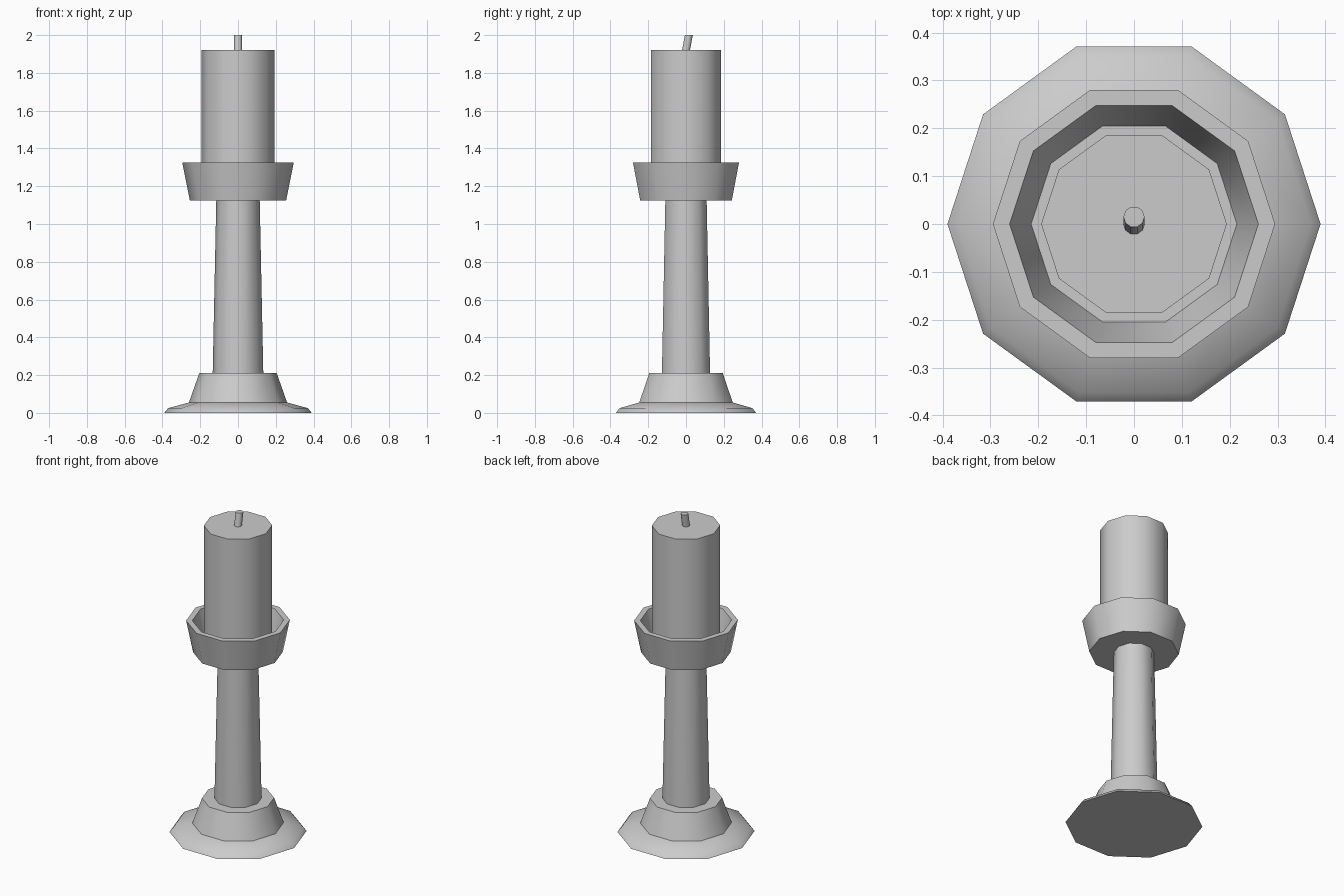
import bpy, math

if "Cube" in bpy.data.objects:
    bpy.data.objects.remove(bpy.data.objects["Cube"])

SIDES = 10


def lathe(name, profile, sides=SIDES, lean=None, closed=False):
    """Spin (radius, z) points round z; open profiles are capped, closed ones form a ring."""
    verts, faces = [], []
    for i, (r, z) in enumerate(profile):
        dy = lean[i] if lean else 0
        for k in range(sides):
            a = 2 * math.pi * k / sides
            verts.append((r * math.cos(a), r * math.sin(a) + dy, z))
    for i in range(len(profile) - 1):
        for k in range(sides):
            n = (k + 1) % sides
            faces.append((i * sides + k, i * sides + n,
                          (i + 1) * sides + n, (i + 1) * sides + k))
    last = (len(profile) - 1) * sides
    faces.append(tuple(reversed(range(sides))))
    faces.append(tuple(range(last, last + sides)))
    mesh = bpy.data.meshes.new(name)
    mesh.from_pydata(verts, [], faces)
    obj = bpy.data.objects.new(name, mesh)
    bpy.context.collection.objects.link(obj)
    bpy.ops.object.select_all(action='DESELECT')
    obj.select_set(True)
    bpy.context.view_layer.objects.active = obj
    bpy.ops.object.shade_smooth_by_angle(angle=math.radians(40))
    return obj


# Flared foot with raised collar
lathe("base", [(0.39, 0), (0.37, 0.025), (0.26, 0.055), (0.205, 0.21)])
# Tapered stem
lathe("stem", [(0.134, 0.21), (0.115, 1.125)])
# Hollow cup: outer wall, rim, inner wall, floor
lathe("cup", [(0.255, 1.125), (0.295, 1.325), (0.26, 1.325), (0.215, 1.155)])
# Candle standing on the cup floor
lathe("candle", [(0.194, 1.155), (0.194, 1.92)])
# Leaning wick
lathe("wick", [(0.022, 1.92), (0.022, 2.0)], lean=[0.0, 0.015])
